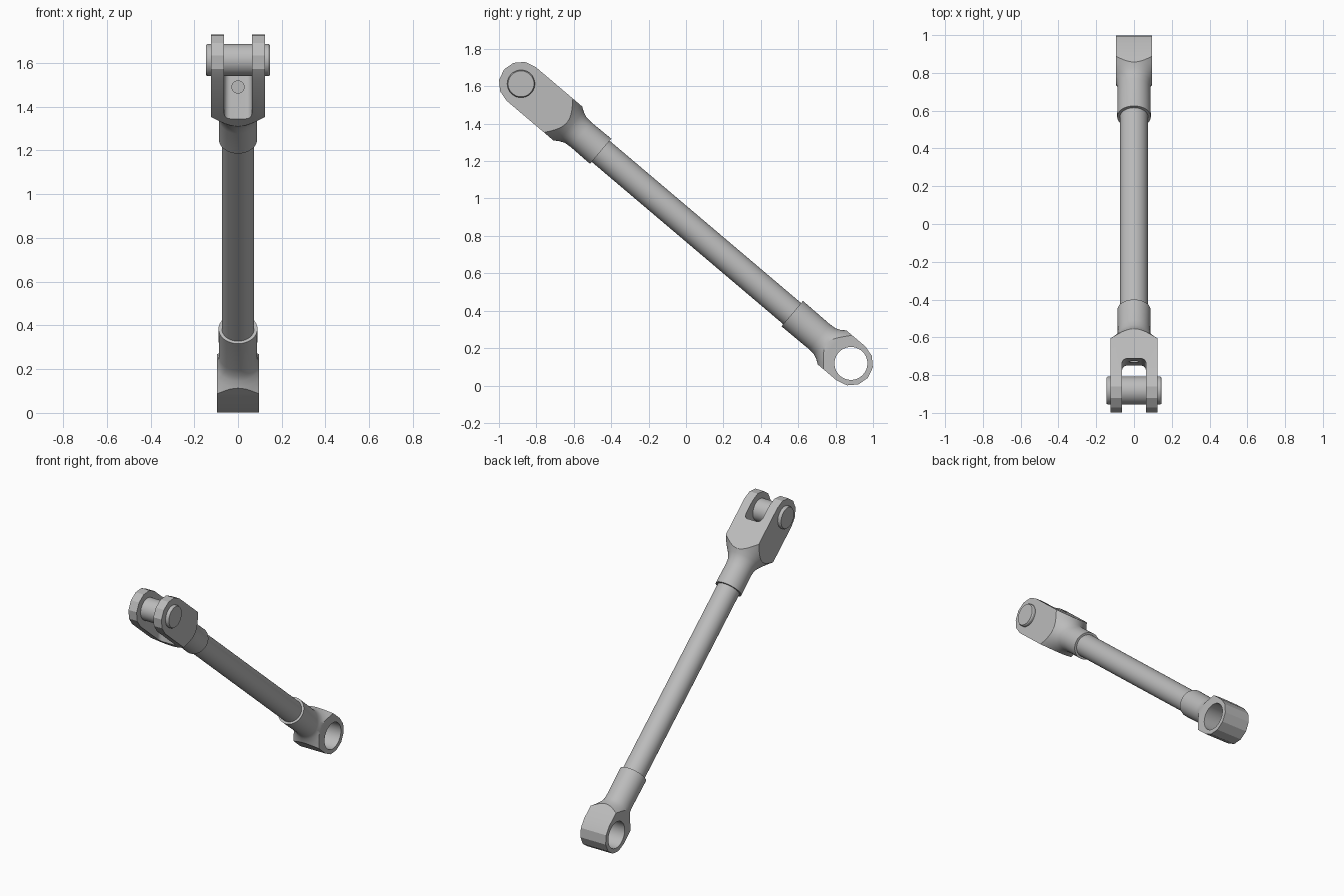
import bpy, bmesh, math
from mathutils import Matrix, Vector

if "Cube" in bpy.data.objects:
    bpy.data.objects.remove(bpy.data.objects["Cube"])

steel = bpy.data.materials.new("brushed_grey")
steel.diffuse_color = (0.5, 0.5, 0.5, 1)
steel.use_nodes = True
steel.node_tree.nodes["Principled BSDF"].inputs["Base Color"].default_value = steel.diffuse_color

EYE = Vector((0, 0.882, 0.118))
PIN = Vector((0, -0.882, 1.613))
X = Vector((1, 0, 0))


def frame(origin, direction):
    """Local z along direction, local x kept on world x."""
    z = direction.normalized()
    y = z.cross(X)
    m = Matrix((X, y, z)).transposed().to_4x4()
    m.translation = origin
    return m


def make(name, bm, matrix=Matrix()):
    bmesh.ops.recalc_face_normals(bm, faces=bm.faces)
    bm.transform(matrix)
    me = bpy.data.meshes.new(name)
    bm.to_mesh(me)
    bm.free()
    ob = bpy.data.objects.new(name, me)
    bpy.context.collection.objects.link(ob)
    me.materials.append(steel)
    return ob


def lathe(name, profile, matrix, n=40):
    """Solid of revolution about local z from (z, radius) pairs."""
    bm = bmesh.new()
    rings = [[bm.verts.new((r * math.cos(2 * math.pi * i / n), r * math.sin(2 * math.pi * i / n), z))
              for i in range(n)] for z, r in profile]
    for a, b in zip(rings, rings[1:]):
        for i in range(n):
            j = (i + 1) % n
            bm.faces.new((a[i], a[j], b[j], b[i]))
    bm.faces.new(rings[0])
    bm.faces.new(rings[-1])
    return make(name, bm, matrix)


def slab(name, r, half, length, matrix, n=6):
    """Plate with one rounded end, extruded across x."""
    pts = [(r, length)]
    pts += [(r * math.cos(math.pi * i / n), -r * math.sin(math.pi * i / n)) for i in range(n + 1)]
    pts += [(-r, length)]
    bm = bmesh.new()
    f = bm.faces.new([bm.verts.new((-half, y, z)) for y, z in pts])
    ext = bmesh.ops.extrude_face_region(bm, geom=[f])
    bmesh.ops.translate(bm, vec=(2 * half, 0, 0),
                        verts=[v for v in ext["geom"] if isinstance(v, bmesh.types.BMVert)])
    return make(name, bm, matrix)


def boolean(ob, tool, op):
    mod = ob.modifiers.new("cut", "BOOLEAN")
    mod.operation, mod.object, mod.solver = op, tool, "EXACT"
    bpy.context.view_layer.objects.active = ob
    bpy.ops.object.modifier_apply(modifier=mod.name)
    bpy.data.objects.remove(tool)


def cross_pin(name, origin, profile):
    """Round bar running along x."""
    m = Matrix.Translation(origin) @ Matrix.Rotation(math.pi / 2, 4, "Y")
    return lathe(name, profile, m)


axis = PIN - EYE
up, down = frame(EYE, axis), frame(PIN, -axis)

# rod between the two sockets
rod = lathe("rod", [(0.3, 0.074), (axis.length - 0.45, 0.074)], up)

# lower eye: rounded block blending into a socket, bored across
eye = slab("eye_end", 0.119, 0.095, 0.6, up)
boolean(eye, lathe("eye_turning", [(-0.25, 0.3), (0.04, 0.3), (0.08, 0.165), (0.11, 0.137),
                                   (0.135, 0.117), (0.16, 0.1), (0.185, 0.09), (0.22, 0.087),
                                   (0.412, 0.089)], up), "INTERSECT")
boolean(eye, cross_pin("eye_bore", EYE, [(-0.3, 0.088), (0.3, 0.088)]), "DIFFERENCE")

# upper fork: wider block blending into a socket
fork = slab("fork_end", 0.119, 0.124, 0.7, down)
boolean(fork, lathe("fork_turning", [(-0.25, 0.3), (0.2, 0.3), (0.255, 0.178), (0.29, 0.148),
                                     (0.32, 0.125), (0.35, 0.104), (0.38, 0.09), (0.42, 0.086),
                                     (0.558, 0.088)], down), "INTERSECT")

# slot with rounded inner corners and a nearly upright floor
bm = bmesh.new()
bmesh.ops.create_cube(bm, size=1)
bmesh.ops.scale(bm, vec=(0.126, 0.5, 0.8), verts=bm.verts)
corners = [e for e in bm.edges if all(v.co.y > 0 for v in e.verts)
           and abs(e.verts[0].co.z - e.verts[1].co.z) > 0.1]
bmesh.ops.bevel(bm, geom=corners, offset=0.028, segments=5, profile=0.5, affect="EDGES")
bmesh.ops.translate(bm, vec=(0, -0.985, 1.5), verts=bm.verts)
for v in bm.verts:
    v.co.y += (v.co.z - 1.45) * 0.136
boolean(fork, make("slot_cutter", bm), "DIFFERENCE")

# small drilled hole in the slot floor
drill = frame(Vector((0, -0.8, 1.49)), Vector((0, 1, 0)))
boolean(fork, lathe("drill", [(0, 0.028), (0.16, 0.028)], drill, 20), "DIFFERENCE")

# pin through the fork
pin = cross_pin("fork_pin", PIN, [(-0.146, 0.069), (-0.138, 0.074), (0.138, 0.074), (0.146, 0.069)])

for ob in (rod, eye, fork, pin):
    bpy.ops.object.select_all(action="DESELECT")
    ob.select_set(True)
    bpy.context.view_layer.objects.active = ob
    bpy.ops.object.shade_smooth_by_angle(angle=math.radians(28))
